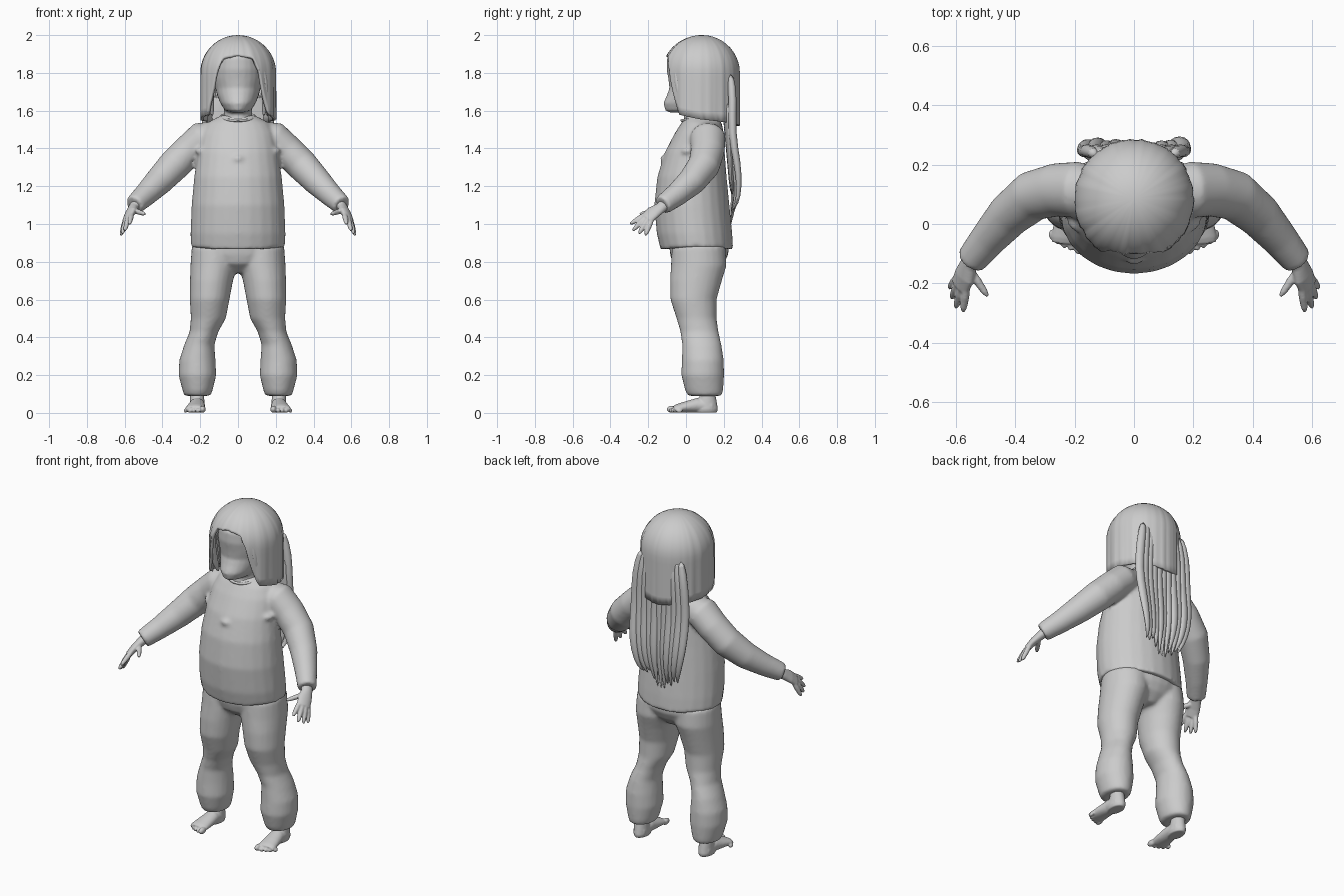
import bpy, bmesh, math, random
from mathutils import Vector

random.seed(4)
cube = bpy.data.objects.get("Cube")
if cube:
    bpy.data.objects.remove(cube)

grey = bpy.data.materials.new("plain_grey")
grey.use_nodes = True
COLOUR = (0.6, 0.6, 0.6, 1)
grey.diffuse_color = COLOUR
grey.node_tree.nodes["Principled BSDF"].inputs["Base Color"].default_value = COLOUR


def tube(bm, rows, flat=False, ref=(1, 0, 0), n=24, wave=None):
    """Closed loft through rows of (x, y, z, half width, half depth)."""
    pts = [Vector(r[:3]) for r in rows]
    rings = []
    for i, r in enumerate(rows):
        t = pts[min(i + 1, len(pts) - 1)] - pts[max(i - 1, 0)]
        t = Vector((0, 0, 1)) if flat else t.normalized()
        side = Vector(ref)
        side = (side - t * side.dot(t)).normalized()
        other = t.cross(side)
        ring = []
        for k in range(n):
            a = math.tau * k / n
            p = pts[i] + side * r[3] * math.cos(a) + other * r[4] * math.sin(a)
            if wave and i == 0:
                p.z += wave(a)
            ring.append(bm.verts.new(p))
        rings.append(ring)
    for a, b in zip(rings, rings[1:]):
        for k in range(n):
            bm.faces.new((a[k], a[(k + 1) % n], b[(k + 1) % n], b[k]))
    bm.faces.new(rings[0][::-1])
    bm.faces.new(rings[-1])


def profile(rows, x=0):
    """Rows of (z, half width, front y, back y) turned into loft rows."""
    return [(x, (f + b) / 2, z, w, (b - f) / 2) for z, w, f, b in rows]


def ball(bm, centre, size):
    made = bmesh.ops.create_uvsphere(bm, u_segments=16, v_segments=10, radius=1)["verts"]
    for v in made:
        v.co = Vector(c + s * q for c, s, q in zip(centre, size, v.co))


def finish(name, bm, voxel=0, smooth=0, mirror=False, subsurf=0, thick=0):
    if mirror:
        copy = bmesh.ops.duplicate(bm, geom=bm.verts[:] + bm.edges[:] + bm.faces[:])["geom"]
        for g in copy:
            if isinstance(g, bmesh.types.BMVert):
                g.co.x = -g.co.x
    bmesh.ops.recalc_face_normals(bm, faces=bm.faces[:])
    me = bpy.data.meshes.new(name)
    bm.to_mesh(me)
    bm.free()
    ob = bpy.data.objects.new(name, me)
    bpy.context.collection.objects.link(ob)
    me.materials.append(grey)
    if thick:
        m = ob.modifiers.new("thickness", 'SOLIDIFY')
        m.thickness, m.offset = thick, -1
    if subsurf:
        ob.modifiers.new("round", 'SUBSURF').levels = subsurf
        ob.modifiers["round"].render_levels = subsurf
    if voxel:
        m = ob.modifiers.new("blend", 'REMESH')
        m.mode, m.voxel_size, m.use_smooth_shade = 'VOXEL', voxel, True
    if smooth:
        m = ob.modifiers.new("soften", 'SMOOTH')
        m.iterations, m.factor = smooth, 0.5
    bpy.ops.object.select_all(action='DESELECT')
    ob.select_set(True)
    bpy.context.view_layer.objects.active = ob
    bpy.ops.object.shade_smooth_by_angle(angle=math.radians(45))
    return ob


# Shirt with sleeves
bm = bmesh.new()
arm = [(.12, .11, 1.47, .075, .075), (.19, .115, 1.455, .095, .088), (.26, .115, 1.39, .09, .085),
       (.34, .095, 1.31, .085, .085), (.42, .03, 1.225, .075, .075),
       (.49, -.05, 1.155, .062, .062), (.55, -.125, 1.1, .052, .052)]
tube(bm, arm, ref=(0, 1, 0))
tube(bm, [(-r[0],) + r[1:] for r in arm], ref=(0, 1, 0))
tube(bm, profile([(.875, .25, -.135, .25), (.95, .252, -.155, .245), (1.1, .246, -.168, .23),
                  (1.25, .232, -.152, .215), (1.38, .213, -.112, .205), (1.48, .195, -.06, .2),
                  (1.535, .165, -.025, .19), (1.565, .11, -.005, .165), (1.575, .085, .0, .15)]),
     flat=True, wave=lambda a: -.015 * abs(math.sin(a)) + .005)
ball(bm, (0, -.122, 1.345), (.03, .015, .018))
for s in (-1, 1):
    ball(bm, (s * .195, .01, 1.385), (.03, .035, .02))
finish("shirt", bm, voxel=.011, smooth=5)

# Trousers: one hip block and two baggy legs
bm = bmesh.new()
tube(bm, profile([(.74, .06, -.01, .15), (.79, .17, -.07, .2), (.84, .235, -.085, .225),
                  (.9, .235, -.09, .225), (.96, .2, -.07, .2)]), flat=True)
leg = [(.09, .215, .07, .01, .19), (.12, .214, .08, -.005, .197), (.2, .215, .1, -.025, .202),
       (.28, .215, .096, -.022, .2), (.36, .205, .08, -.02, .188), (.43, .18, .076, -.03, .172),
       (.5, .157, .093, -.05, .162), (.6, .15, .105, -.083, .162), (.7, .14, .114, -.085, .19),
       (.78, .128, .124, -.08, .215), (.88, .12, .125, -.075, .21)]
rows = [(x, (f + b) / 2, z, w, (b - f) / 2) for z, x, w, f, b in leg]
for s in (-1, 1):
    tube(bm, [(s * r[0],) + r[1:] for r in rows], flat=True)
finish("trousers", bm, voxel=.011, smooth=5)

# Bare feet with toes
bm = bmesh.new()
tube(bm, [(.217, .115, .15, .038, .042), (.217, .115, .09, .037, .042), (.216, .11, .045, .04, .055),
          (.216, .105, .02, .042, .064), (.216, .105, .001, .036, .058)], flat=True)
tube(bm, [(.216, .14, .035, .038, .033), (.217, .06, .04, .042, .039), (.222, 0, .031, .048, .03),
          (.226, -.045, .024, .052, .023), (.228, -.065, .02, .048, .017)])
for i in range(5):
    r = .019 if i == 0 else .0135 - i * .0005
    ball(bm, (.187 + i * .0215 + (.004 if i else 0), -.074 + .004 * i * i * .6, r), (r * .85, r * 1.5, r))
finish("feet", bm, voxel=.005, smooth=3, mirror=True)

# Hands: palm, four fingers and a thumb
bm = bmesh.new()
tube(bm, [(.53, -.1, 1.115, .034, .03), (.555, -.135, 1.085, .032, .025),
          (.57, -.175, 1.06, .042, .022), (.585, -.21, 1.028, .04, .018)], ref=(-.4, -.5, .3))
fingers = [((.565, -.225, 1.045), (.575, -.295, 1.0)), ((.582, -.22, 1.03), (.599, -.282, .965)),
           ((.594, -.205, 1.02), (.613, -.25, .948)), ((.598, -.185, 1.015), (.62, -.215, .94)),
           ((.545, -.165, 1.07), (.492, -.243, 1.052))]
for base, tip in fingers:
    b, t = Vector(base), Vector(tip)
    b0 = b + (b - t) * .35
    tube(bm, [(*b0, .012, .012), (*b.lerp(t, .3), .0145, .0145), (*b.lerp(t, .8), .0115, .0115),
              (*t, .006, .006)], ref=(1, .3, 0), n=12)
finish("hands", bm, voxel=.005, smooth=2, mirror=True)

# Featureless face and neck
bm = bmesh.new()
tube(bm, profile([(1.59, .04, -.085, .12), (1.602, .07, -.11, .15), (1.64, .094, -.12, .18),
                  (1.68, .11, -.102, .2), (1.72, .12, -.088, .21), (1.77, .132, -.094, .21),
                  (1.82, .133, -.103, .21), (1.88, .125, -.1, .2), (1.94, .08, -.05, .15)]), flat=True)
tube(bm, profile([(1.5, .09, -.02, .16), (1.57, .075, -.01, .15), (1.66, .075, -.01, .15)]), flat=True)
finish("head", bm, voxel=.009, smooth=3)

# Shirt collar
bm = bmesh.new()
ring = [Vector((.092 * math.cos(a), .072 + .094 * math.sin(a), 1.566 + .018 * math.sin(a)))
        for a in (math.tau * k / 32 for k in range(32))]
for p, q in zip(ring, ring[1:] + ring[:1]):
    tube(bm, [(*p, .009, .009), (*q, .009, .009)], ref=(0, 0, 1), n=8)
finish("collar", bm, voxel=.006, smooth=3)

# Hair cap: strands fall from the crown, cut away around the face
EDGE = [(0, 1.895), (.45, 1.88), (.6, 1.81), (.75, 1.69), (.95, 1.58), (1.5, 1.555), (math.pi, 1.52)]


def hem(d):
    for (a, za), (b, zb) in zip(EDGE, EDGE[1:]):
        if d <= b:
            return za + (zb - za) * (d - a) / (b - a)
    return EDGE[-1][1]


bm = bmesh.new()
COLS, ROWS = 96, 18
crown = bm.verts.new((0, .085, 2))
strands = [random.uniform(-.004, .005) for _ in range(COLS)]
columns = []
for k in range(COLS):
    a = math.tau * k / COLS
    d = min(a, math.tau - a)
    col = []
    for j in range(1, ROWS + 1):
        t = j / ROWS
        z = 2 - (2 - hem(d)) * t ** 1.8
        u = min((2 - z) / .2, 1)
        s = math.sqrt(1 - (1 - u) ** 2) + strands[k] * 4 * t
        x = .2 * s * math.sin(a)
        y = .085 - (.212 if d < math.pi / 2 else .2) * s * math.cos(a)
        col.append(bm.verts.new((x, y, z)))
    columns.append(col)
for a, b in zip(columns, columns[1:] + columns[:1]):
    bm.faces.new((crown, a[0], b[0]))
    for j in range(ROWS - 1):
        bm.faces.new((a[j], a[j + 1], b[j + 1], b[j]))
finish("hair_cap", bm, thick=.016)

# Locks framing the face
bm = bmesh.new()
for i in range(3):
    tube(bm, [(.125 + .02 * i, -.055 + .03 * i, 1.86, .01, .012),
              (.143 + .016 * i, -.045 + .035 * i, 1.76, .018, .022),
              (.146 + .016 * i, -.02 + .035 * i, 1.65, .02, .024),
              (.135 + .02 * i, .01 + .03 * i, 1.565, .008, .01)], n=10)
finish("side_locks", bm, mirror=True, subsurf=1)

# Long back hair: an inner sheet with tapering locks over it
bm = bmesh.new()
tube(bm, [(0, .22, 1.72, .165, .04), (0, .23, 1.5, .175, .028), (0, .24, 1.3, .165, .02),
          (0, .245, 1.15, .125, .012)], flat=True)
LOCKS = 11
for i in range(LOCKS):
    e = 2 * i / (LOCKS - 1) - 1
    out = .018 * abs(e) + random.uniform(-.006, .006)
    low = random.uniform(.97, 1.04) + .07 * abs(e)
    tube(bm, [(e * .13, .235, 1.8, .02, .02), (e * .16, .25, 1.66, .028, .024),
              (e * .168, .24, 1.48, .027, .022), (e * .165, .252 + out, 1.32, .027, .02),
              (e * .15, .262 + out, 1.2, .022, .015), (e * .125, .25 + out, 1.1, .014, .01),
              (e * .11, .236, low, .004, .003)], n=10)
finish("back_hair", bm, subsurf=1)
